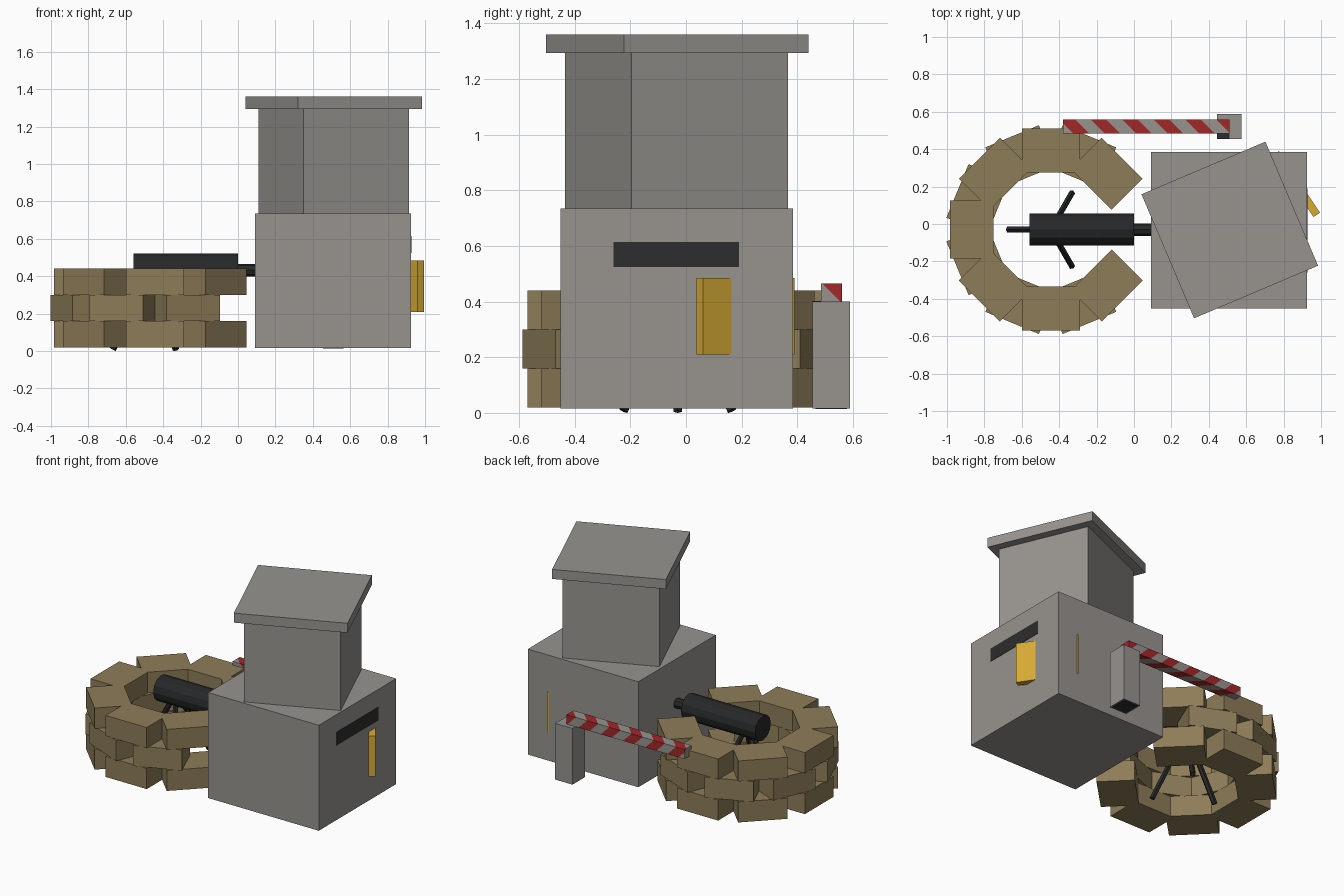
import bpy, bmesh, math
from mathutils import Vector, Matrix

if "Cube" in bpy.data.objects:
    bpy.data.objects.remove(bpy.data.objects["Cube"])


def material(name, rgb):
    m = bpy.data.materials.new(name)
    m.diffuse_color = (*rgb, 1)
    m.use_nodes = True
    m.node_tree.nodes["Principled BSDF"].inputs["Base Color"].default_value = m.diffuse_color
    return m


CONCRETE = material("concrete grey", (0.31, 0.295, 0.275))
SAND = material("sandbag brown", (0.27, 0.205, 0.098))
DARK = material("slit charcoal", (0.026, 0.026, 0.026))
GUNMETAL = material("gun black", (0.02, 0.021, 0.022))
RED = material("barrier red", (0.37, 0.02, 0.022))
YELLOW = material("ochre yellow", (0.68, 0.40, 0.035))


def finish(name, bm, *mats):
    bmesh.ops.recalc_face_normals(bm, faces=bm.faces)
    me = bpy.data.meshes.new(name)
    bm.to_mesh(me)
    bm.free()
    for m in mats:
        me.materials.append(m)
    ob = bpy.data.objects.new(name, me)
    bpy.context.collection.objects.link(ob)
    return ob


def add_box(bm, centre, size, angle=0.0):
    mat = (Matrix.Translation(centre) @ Matrix.Rotation(angle, 4, 'Z')
           @ Matrix.Diagonal((*size, 1)))
    bmesh.ops.create_cube(bm, size=1, matrix=mat)


def box(name, centre, size, mat, angle=0.0):
    bm = bmesh.new()
    add_box(bm, centre, size, angle)
    return finish(name, bm, mat)


def rod(name, a, b, radius, sides, mat):
    a, b = Vector(a), Vector(b)
    d = b - a
    bm = bmesh.new()
    bmesh.ops.create_cone(
        bm, cap_ends=True, segments=sides, radius1=radius, radius2=radius, depth=d.length,
        matrix=Matrix.Translation((a + b) / 2) @ d.to_track_quat('Z', 'Y').to_matrix().to_4x4())
    return finish(name, bm, mat)


# bunker: square base, turned tower and overhanging roof slab
TURN = math.radians(23)
box("bunker_base", (0.508, -0.033, 0.375), (0.835, 0.835, 0.72), CONCRETE)
box("bunker_tower", (0.512, -0.034, 1.015), (0.612, 0.612, 0.565), CONCRETE, TURN)
box("bunker_roof", (0.512, -0.032, 1.327), (0.72, 0.72, 0.065), CONCRETE, TURN)
box("viewing_slit", (0.925, -0.035, 0.57), (0.006, 0.45, 0.09), DARK)

# slanted yellow panel passing through the bunker corner
axis = Vector((0.555, -0.832, 0))
front = Vector((0.977, 0.049, 0.347))
box("yellow_panel", front - axis * 0.198, (0.396, 0.042, 0.275), YELLOW,
    math.atan2(axis.y, axis.x))

# sandbag ring: three staggered courses, open towards the bunker
CX, CY = -0.445, -0.03
for course in range(3):
    bm = bmesh.new()
    odd = course == 1
    start, count = (67.5, 6) if odd else (45, 7)
    for i in range(count):
        a = math.radians(start + 45 * i)
        add_box(bm, (CX + 0.4225 * math.cos(a), CY + 0.4225 * math.sin(a), 0.09 + 0.14 * course),
                (0.235, 0.31, 0.14), a)
    finish(f"sandbag_course_{course + 1}", bm, SAND)

# gun on a tripod
rod("gun_body", (-0.56, CY, 0.435), (0.0, CY, 0.435), 0.085, 12, GUNMETAL)
rod("gun_barrel", (-0.01, CY, 0.432), (0.11, CY, 0.432), 0.034, 8, GUNMETAL)
for i, deg in enumerate((60, 180, 300)):
    c, s = math.cos(math.radians(deg)), math.sin(math.radians(deg))
    rod(f"tripod_leg_{i + 1}", (CX + 0.02 * c, CY + 0.02 * s, 0.40),
        (CX + 0.225 * c, CY + 0.225 * s, 0.008), 0.018, 6, GUNMETAL)

# barrier post with dark end plates
box("barrier_post", (0.51, 0.522, 0.208), (0.13, 0.134, 0.384), CONCRETE)
box("post_top_plate", (0.477, 0.488, 0.400), (0.065, 0.066, 0.004), DARK)
box("post_bottom_plate", (0.51, 0.522, 0.016), (0.11, 0.114, 0.005), DARK)

# barrier bar: sliced by diagonal planes into red and grey bands
bm = bmesh.new()
add_box(bm, (0.065, 0.5225, 0.433), (0.89, 0.075, 0.065))
EDGE, BAND = 1.465, 0.084
for k in range(-13, 2):
    bmesh.ops.bisect_plane(bm, geom=bm.verts[:] + bm.edges[:] + bm.faces[:],
                           plane_co=(EDGE + k * BAND, 0, 0), plane_no=(1, 1, 1))
for f in bm.faces:
    band = math.floor((sum(f.calc_center_median()) - EDGE) / BAND)
    f.material_index = 1 if band % 2 == 0 else 0
finish("barrier_bar", bm, CONCRETE, RED)
